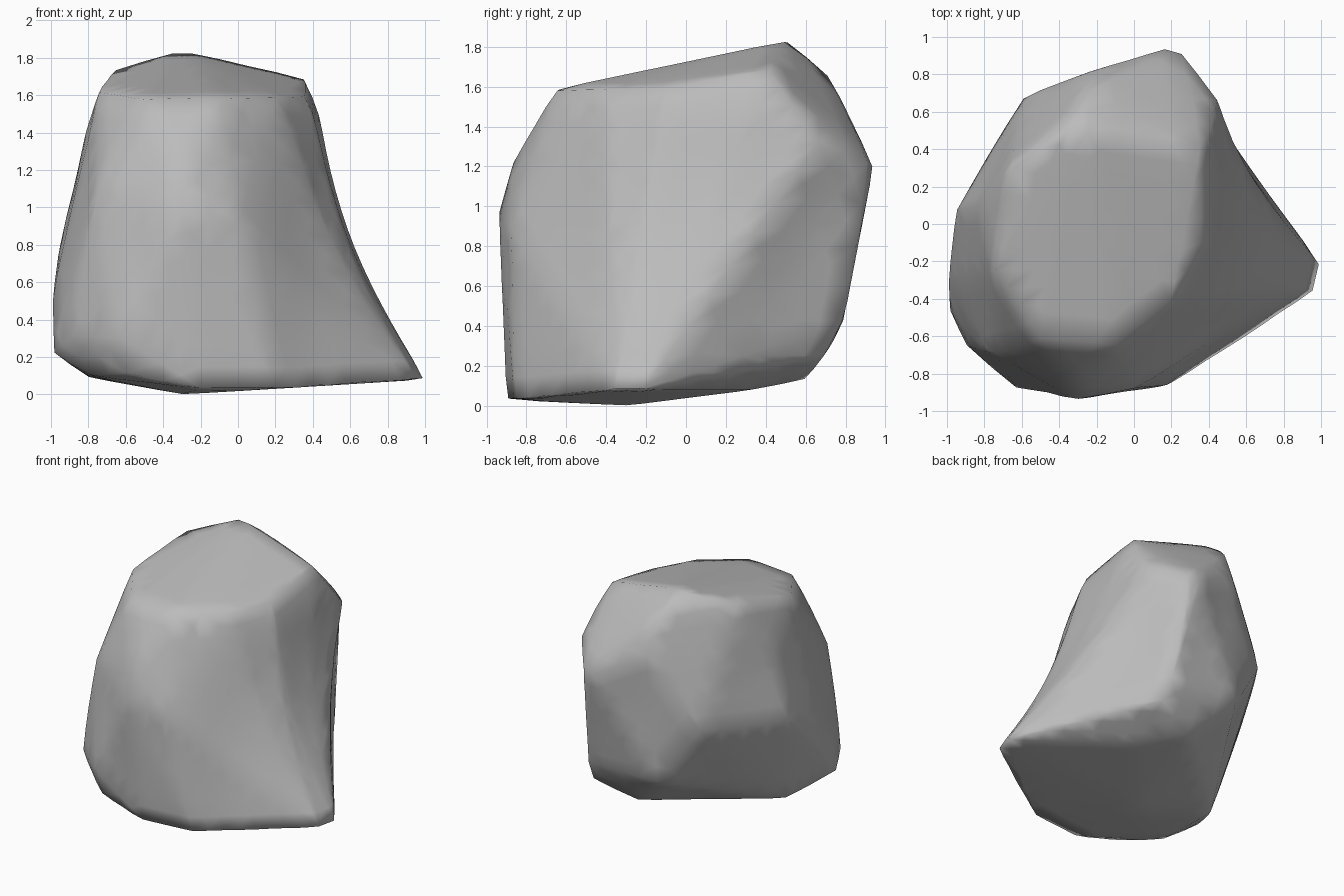
import bpy
import bmesh
import math
from mathutils import Vector

default_cube = bpy.data.objects.get("Cube")
if default_cube:
    bpy.data.objects.remove(default_cube, do_unlink=True)

# Single stone colour
stone = bpy.data.materials.new("stone_grey")
stone.use_nodes = True
grey = (0.5, 0.5, 0.5, 1)
stone.diffuse_color = grey
stone.node_tree.nodes["Principled BSDF"].inputs["Base Color"].default_value = grey

# Corner points of the boulder, grouped from the ground up
underside = [(-.3, -.3, 0), (.2, -.86, .03), (-.2, -.9, .03), (.97, -.36, .08),
             (1, -.22, .08), (.25, .34, .08), (0, .6, .13), (-.8, -.1, .09),
             (-.8, -.62, .1), (-.6, -.84, .11)]
lower_wall = [(-1, -.47, .22), (-1, -.3, .5), (-.9, -.65, .3), (-.63, -.88, .3),
              (-.3, .78, .42), (.34, .7, .25), (.34, .79, .42)]
middle_wall = [(-.95, .08, .82), (-.6, .68, .86), (-.3, -.94, .98), (0, -.89, .9),
               (-.76, -.7, 1.08), (.32, .86, .8), (-.3, -.87, 1.22)]
shoulder = [(.48, .67, 1.33), (.28, .92, 1.22), (.18, .94, 1.2), (-.23, .82, 1.42),
            (-.83, .1, 1.35)]
crown = [(-.75, -.25, 1.62), (-.5, -.62, 1.58), (-.1, -.65, 1.59), (.2, -.42, 1.59),
         (.36, -.1, 1.6), (.36, .42, 1.69), (-.25, .5, 1.83), (-.35, .52, 1.83),
         (-.66, .3, 1.74), (-.25, .72, 1.66)]


def ramp(value, low, high):
    """Half-wave that rises and falls between two limits."""
    t = (value - low) / (high - low)
    return math.sin(math.pi * t) if 0 < t < 1 else 0


def split_long_edges(bm, limit):
    """Split edges until the facets are about even in size."""
    while True:
        long_edges = [e for e in bm.edges if e.calc_length() > limit]
        if not long_edges:
            return
        bmesh.ops.subdivide_edges(bm, edges=long_edges, cuts=1)
        bmesh.ops.triangulate(bm, faces=bm.faces[:])


# Wrap the corners in one solid block
bm = bmesh.new()
for point in underside + lower_wall + middle_wall + shoulder + crown:
    bm.verts.new(point)
hull = bmesh.ops.convex_hull(bm, input=bm.verts[:])
loose = {g for g in hull["geom_interior"] + hull["geom_unused"]
         if isinstance(g, bmesh.types.BMVert)}
bmesh.ops.delete(bm, geom=list(loose), context="VERTS")
split_long_edges(bm, 0.2)

# Hollow the slope above the pointed foot, and wear shallow dents
for v in bm.verts:
    x, y, z = v.co
    side = min(max((x - 0.1) / 0.4, 0), 1)
    v.co.x -= 0.09 * side * ramp(z, 0.08, 1.5)
    wear = math.sin(5 * x + 2 * z) * math.sin(4 * y - 3 * z + 1)
    v.co -= Vector((x, y, 0)) * 0.012 * wear ** 2

# Take the bite off the edges
bmesh.ops.smooth_vert(bm, verts=bm.verts[:], factor=0.15,
                      use_axis_x=True, use_axis_y=True, use_axis_z=True)
bmesh.ops.recalc_face_normals(bm, faces=bm.faces[:])

mesh = bpy.data.meshes.new("boulder")
bm.to_mesh(mesh)
bm.free()
mesh.materials.append(stone)
mesh.polygons.foreach_set("use_smooth", [True] * len(mesh.polygons))
boulder = bpy.data.objects.new("boulder", mesh)
bpy.context.collection.objects.link(boulder)
